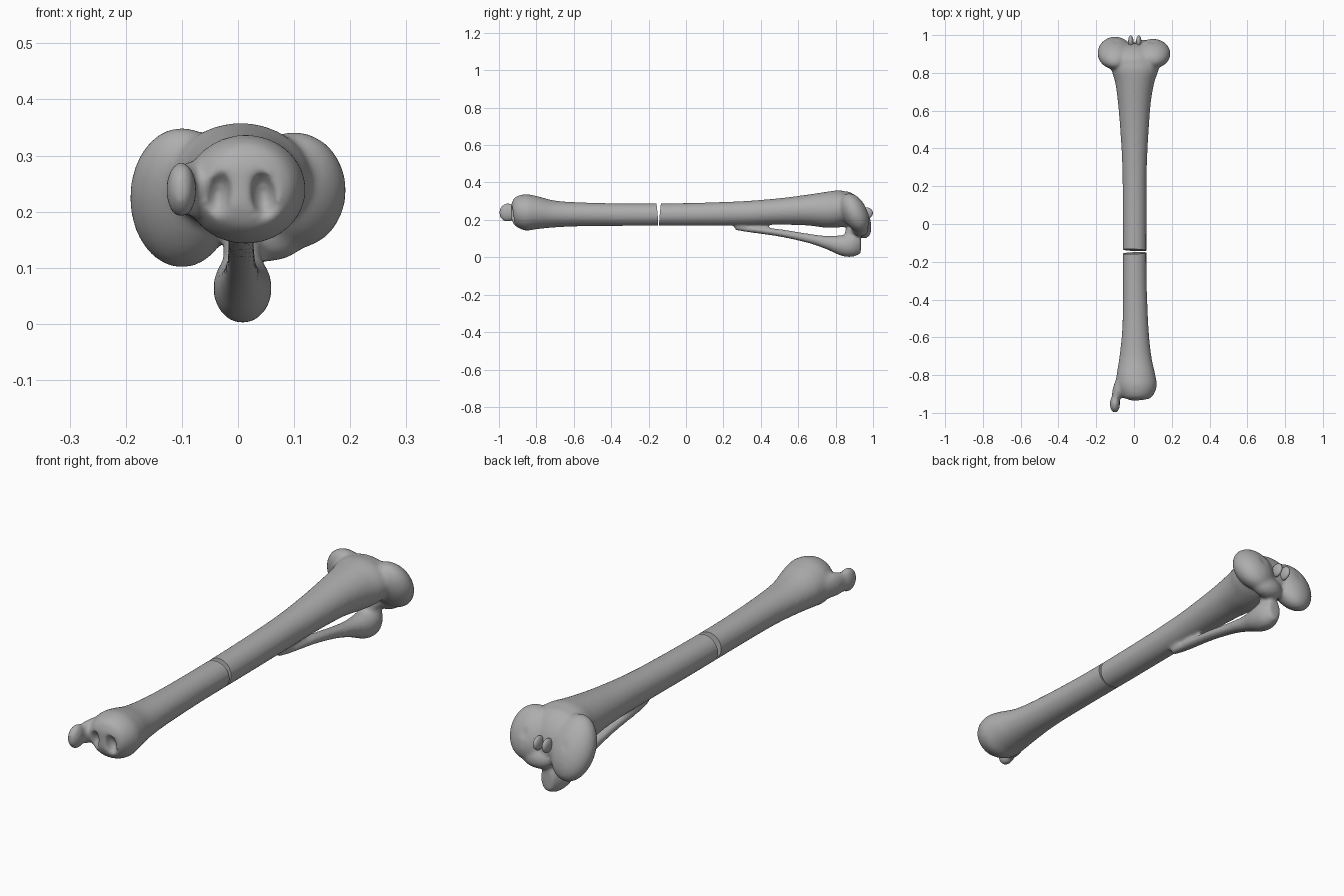
import bpy, bmesh, math
from mathutils import Vector, Matrix

if "Cube" in bpy.data.objects:
    bpy.data.objects.remove(bpy.data.objects["Cube"])

bone = bpy.data.materials.new("bone grey")
bone.use_nodes = True
GREY = (0.42, 0.42, 0.42, 1)
bone.diffuse_color = GREY
bone.node_tree.nodes["Principled BSDF"].inputs["Base Color"].default_value = GREY


def make_object(name, bm):
    mesh = bpy.data.meshes.new(name)
    bmesh.ops.recalc_face_normals(bm, faces=bm.faces)
    bm.to_mesh(mesh)
    bm.free()
    ob = bpy.data.objects.new(name, mesh)
    bpy.context.collection.objects.link(ob)
    mesh.materials.append(bone)
    return ob


def spline(a, b, c, d, t):
    return 0.5 * (2 * b + (c - a) * t + (2 * a - 5 * b + 4 * c - d) * t * t
                  + (3 * b - a - 3 * c + d) * t ** 3)


def add_loft(bm, sections, steps=5, sides=40):
    """Capped tube of ellipses; each section is (y, x min, x max, z min, z max)."""
    pts = [sections[0]] + sections + [sections[-1]]
    path = [[spline(*v, k / steps) for v in zip(*pts[i:i + 4])]
            for i in range(len(sections) - 1) for k in range(steps)]
    path.append(sections[-1])
    rings = []
    for y, x0, x1, z0, z1 in path:
        ring = []
        for k in range(sides):
            a = math.tau * k / sides
            ring.append(bm.verts.new(((x0 + x1) / 2 + (x1 - x0) / 2 * math.cos(a), y,
                                      (z0 + z1) / 2 + (z1 - z0) / 2 * math.sin(a))))
        rings.append(ring)
    for p, q in zip(rings, rings[1:]):
        for k in range(sides):
            n = (k + 1) % sides
            bm.faces.new((p[k], p[n], q[n], q[k]))
    bm.faces.new(rings[0])
    bm.faces.new(rings[-1])


def add_ball(bm, centre, radii, tilt=0, roll=0):
    m = (Matrix.Translation(centre) @ Matrix.Rotation(math.radians(tilt), 4, 'X')
         @ Matrix.Rotation(math.radians(roll), 4, 'Y') @ Matrix.Diagonal((*radii, 1)))
    bmesh.ops.create_uvsphere(bm, u_segments=32, v_segments=20, radius=1, matrix=m)


def apply(ob, kind, **settings):
    mod = ob.modifiers.new(kind.title(), kind)
    for key, value in settings.items():
        setattr(mod, key, value)
    bpy.context.view_layer.objects.active = ob
    bpy.ops.object.modifier_apply(modifier=mod.name)


def cut(ob, cutter):
    cutter.hide_render = True
    apply(ob, 'BOOLEAN', operation='DIFFERENCE', solver='EXACT', object=cutter)
    bpy.data.objects.remove(cutter)


bm = bmesh.new()
# Main shaft with its rounded lower end
add_loft(bm, [
    (-0.935, -0.03, 0.05, 0.21, 0.28),
    (-0.915, -0.065, 0.095, 0.17, 0.32),
    (-0.86, -0.092, 0.12, 0.143, 0.337),
    (-0.8, -0.092, 0.113, 0.15, 0.328),
    (-0.7, -0.077, 0.092, 0.16, 0.303),
    (-0.55, -0.062, 0.077, 0.166, 0.293),
    (-0.3, -0.058, 0.067, 0.168, 0.288),
    (0.0, -0.059, 0.066, 0.168, 0.29),
    (0.3, -0.062, 0.068, 0.17, 0.3),
    (0.5, -0.073, 0.078, 0.174, 0.316),
    (0.65, -0.086, 0.09, 0.17, 0.335),
    (0.75, -0.1, 0.108, 0.158, 0.35),
    (0.82, -0.12, 0.13, 0.16, 0.358),
    (0.88, -0.12, 0.12, 0.17, 0.345)])
# Ankle prong
add_loft(bm, [
    (-0.78, -0.08, -0.03, 0.2, 0.28),
    (-0.87, -0.112, -0.05, 0.19, 0.29),
    (-0.93, -0.118, -0.076, 0.198, 0.28)])
add_ball(bm, (-0.101, -0.953, 0.239), (0.027, 0.047, 0.05))
# Knee condyles and the bridge between them
add_ball(bm, (-0.1, 0.905, 0.225), (0.093, 0.068, 0.136), 27)
add_ball(bm, (0.1, 0.902, 0.238), (0.093, 0.067, 0.112), 27)
add_ball(bm, (0, 0.885, 0.255), (0.12, 0.062, 0.105), 27)
add_ball(bm, (0.05, 0.93, 0.16), (0.075, 0.045, 0.05), 27)
# Fused thin bone below
add_loft(bm, [
    (0.26, -0.012, 0.02, 0.145, 0.185),
    (0.34, -0.02, 0.028, 0.133, 0.168),
    (0.5, -0.02, 0.03, 0.11, 0.151),
    (0.65, -0.022, 0.034, 0.077, 0.127),
    (0.75, -0.03, 0.042, 0.043, 0.115),
    (0.83, -0.042, 0.058, 0.008, 0.118),
    (0.89, -0.042, 0.058, 0.002, 0.13),
    (0.935, -0.02, 0.036, 0.02, 0.12)])
add_ball(bm, (0.008, 0.89, 0.13), (0.035, 0.04, 0.05))
leg = make_object("leg_bone", bm)
apply(leg, 'REMESH', mode='VOXEL', voxel_size=0.007)

# Hollows in the ankle face, and shallow dishes on the knee face
bm = bmesh.new()
for x, roll in ((-0.036, 8), (0.046, -8)):
    add_ball(bm, (x, -0.945, 0.228), (0.024, 0.045, 0.047), 0, roll)
cut(leg, make_object("ankle_hollow_cutter", bm))
bm = bmesh.new()
for x in (-0.095, 0.095):
    add_ball(bm, (x, 1.03, 0.285), (0.06, 0.075, 0.085), 27)
cut(leg, make_object("knee_dish_cutter", bm))
apply(leg, 'REMESH', mode='VOXEL', voxel_size=0.007)
apply(leg, 'SMOOTH', factor=0.5, iterations=9)

# Wedge-shaped break across the shaft
bm = bmesh.new()
bmesh.ops.create_cube(bm, size=1)
for v in bm.verts:
    width = 0.032 if v.co.z > 0 else 0.002
    v.co = Vector((v.co.x * 0.4, v.co.y * width, v.co.z * 0.16))
bmesh.ops.transform(bm, verts=bm.verts, matrix=Matrix.Translation((0, -0.146, 0.232))
                    @ Matrix.Rotation(math.radians(-25), 4, 'Y'))
cut(leg, make_object("break_cutter", bm))

# Pair of small spines on the knee face
bm = bmesh.new()
for x in (-0.017, 0.025):
    add_ball(bm, (x, 0.967, 0.236), (0.014, 0.032, 0.03), 15)
spines = make_object("knee_spines", bm)

for ob in (leg, spines):
    bpy.ops.object.select_all(action='DESELECT')
    ob.select_set(True)
    bpy.context.view_layer.objects.active = ob
    bpy.ops.object.shade_smooth_by_angle(angle=math.radians(40))
